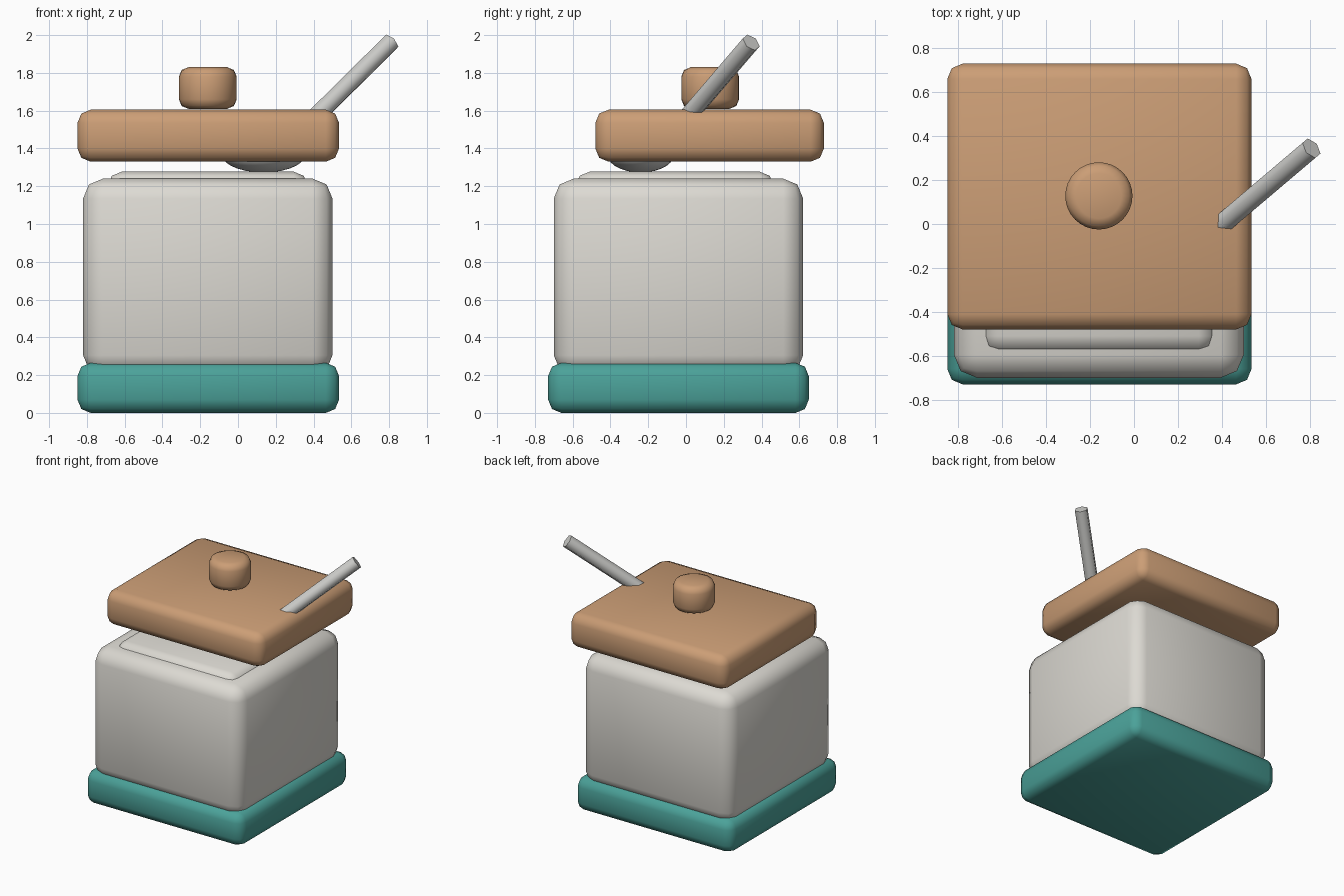
import bpy, bmesh, math
from mathutils import Vector, Matrix

if "Cube" in bpy.data.objects:
    bpy.data.objects.remove(bpy.data.objects["Cube"], do_unlink=True)


def material(name, rgb):
    m = bpy.data.materials.new(name)
    m.use_nodes = True
    m.diffuse_color = (*rgb, 1)
    m.node_tree.nodes["Principled BSDF"].inputs["Base Color"].default_value = (*rgb, 1)
    return m


CERAMIC = material("pale ceramic", (0.72, 0.70, 0.65))
TEAL = material("teal glaze", (0.07, 0.36, 0.32))
WOOD = material("warm wood", (0.60, 0.34, 0.18))
METAL = material("grey metal", (0.62, 0.62, 0.60))


def finish(name, bm, mat, angle=60):
    mesh = bpy.data.meshes.new(name)
    bmesh.ops.recalc_face_normals(bm, faces=bm.faces)
    bm.to_mesh(mesh)
    bm.free()
    mesh.materials.append(mat)
    obj = bpy.data.objects.new(name, mesh)
    bpy.context.collection.objects.link(obj)
    bpy.ops.object.select_all(action='DESELECT')
    obj.select_set(True)
    bpy.context.view_layer.objects.active = obj
    bpy.ops.object.shade_smooth_by_angle(angle=math.radians(angle))
    return obj


def rounded_box(name, low, high, bevel, mat):
    low, high = Vector(low), Vector(high)
    bm = bmesh.new()
    bmesh.ops.create_cube(bm, size=1, matrix=Matrix.LocRotScale((low + high) / 2, None, high - low))
    bmesh.ops.bevel(bm, geom=bm.edges[:], offset=bevel, segments=2, profile=0.5, affect='EDGES')
    return finish(name, bm, mat)


# Pot, base, contents and the raised, offset lid
rounded_box("base", (-0.85, -0.73, 0), (0.535, 0.65, 0.265), 0.07, TEAL)
rounded_box("pot_body", (-0.82, -0.70, 0.2), (0.5, 0.62, 1.24), 0.105, CERAMIC)
rounded_box("contents", (-0.69, -0.585, 1.1), (0.37, 0.465, 1.277), 0.075, CERAMIC)
rounded_box("lid", (-0.85, -0.48, 1.33), (0.535, 0.73, 1.605), 0.07, WOOD)

# Round lid knob
bm = bmesh.new()
bmesh.ops.create_cone(bm, cap_ends=True, segments=32, radius1=0.153, radius2=0.153, depth=0.22,
                      matrix=Matrix.Translation((-0.16, 0.128, 1.72)))
rims = [e for e in bm.edges if abs(e.verts[0].co.z - e.verts[1].co.z) < 0.01]
bmesh.ops.bevel(bm, geom=rims, offset=0.05, segments=2, profile=0.5, affect='EDGES')
finish("lid_knob", bm, WOOD)

# Spoon bowl under the lid
bm = bmesh.new()
bmesh.ops.create_uvsphere(bm, u_segments=24, v_segments=14, radius=1,
                          matrix=Matrix.LocRotScale((0.135, -0.24, 1.365), None, (0.22, 0.175, 0.092)))
finish("spoon_bowl", bm, METAL)

# Six-sided spoon handle rising through the lid
start, end = Vector((0.2, -0.17, 1.36)), Vector((0.808, 0.345, 1.961))
axis = end - start
place = Matrix.Translation((start + end) / 2) @ axis.to_track_quat('Z', 'Y').to_matrix().to_4x4()
bm = bmesh.new()
bmesh.ops.create_cone(bm, cap_ends=True, segments=6, radius1=0.052, radius2=0.052,
                      depth=axis.length, matrix=place)
finish("spoon_handle", bm, METAL, 70)
